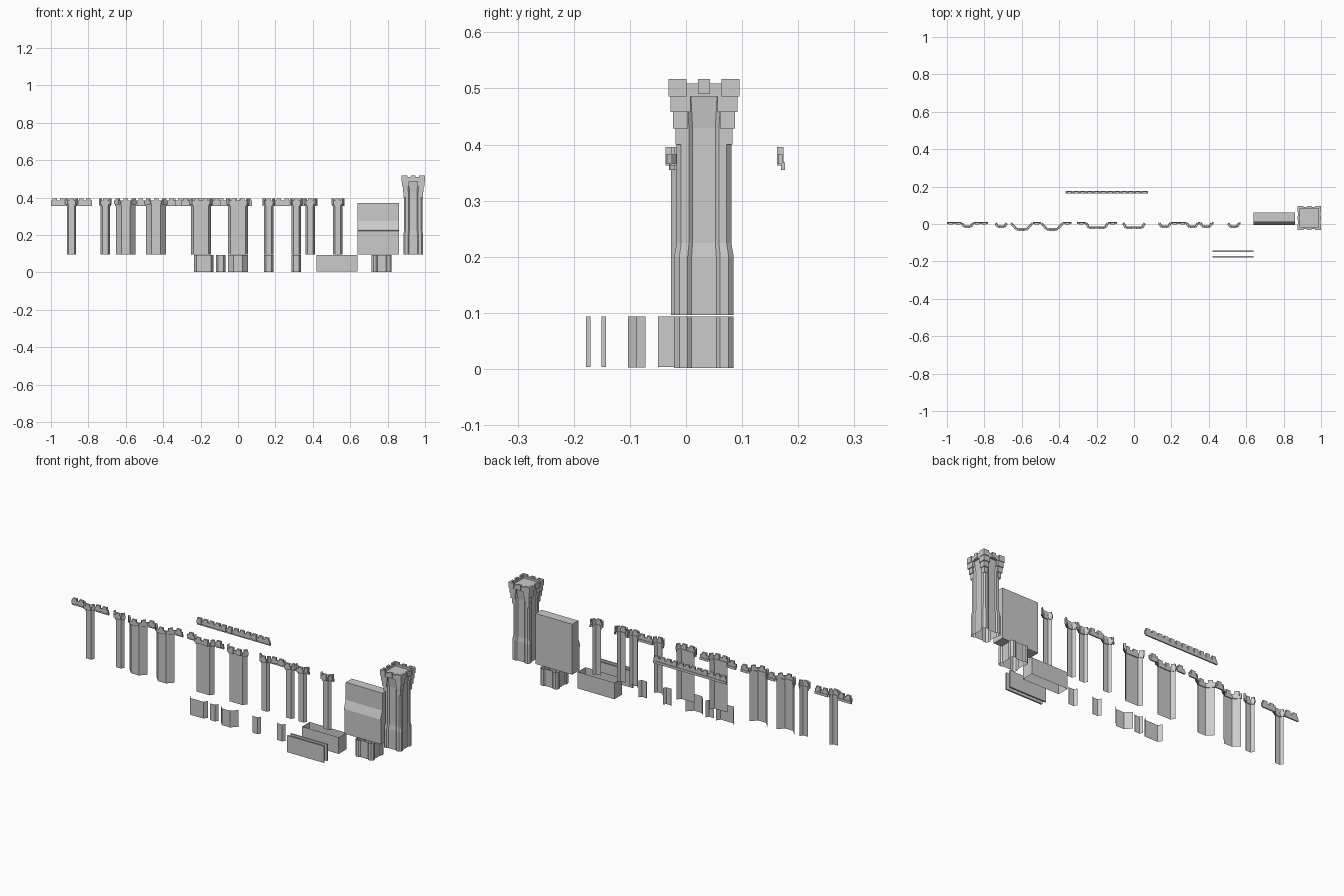
import bpy
import bmesh
import math
from mathutils import Matrix, Vector

old = bpy.data.objects.get("Cube")
if old:
    bpy.data.objects.remove(old)

stone = bpy.data.materials.new("grey_stone")
stone.use_nodes = True
GREY = (0.6, 0.6, 0.6, 1)
stone.diffuse_color = GREY
stone.node_tree.nodes["Principled BSDF"].inputs["Base Color"].default_value = GREY


def finish(bm, name):
    mesh = bpy.data.meshes.new(name)
    bm.to_mesh(mesh)
    bm.free()
    mesh.materials.append(stone)
    obj = bpy.data.objects.new(name, mesh)
    bpy.context.collection.objects.link(obj)
    return obj


def box(bm, x0, x1, y0, y1, z0, z1):
    m = Matrix.Translation(((x0 + x1) / 2, (y0 + y1) / 2, (z0 + z1) / 2))
    bmesh.ops.create_cube(bm, size=1, matrix=m @ Matrix.Diagonal((x1 - x0, y1 - y0, z1 - z0, 1)))


def beam(bm, a, b, thick, z0, z1, shift=0):
    """Box running along the plan segment a-b, shifted towards its back."""
    d = b - a
    mid = (a + b) / 2 + Vector((-d.y, d.x)).normalized() * shift
    m = Matrix.Translation((mid.x, mid.y, (z0 + z1) / 2))
    m = m @ Matrix.Rotation(math.atan2(d.y, d.x), 4, "Z")
    bmesh.ops.create_cube(bm, size=1, matrix=m @ Matrix.Diagonal((d.length, thick, z1 - z0, 1)))


def loft(bm, rings, closed):
    """Skin between stacked open or closed plan outlines."""
    rows = [[bm.verts.new(p) for p in ring] for ring in rings]
    n = len(rows[0])
    for low, high in zip(rows, rows[1:]):
        for i in range(n if closed else n - 1):
            j = (i + 1) % n
            bm.faces.new((low[i], low[j], high[j], high[i]))


# Half-turret shapes: half width, front face ratio, depth
SLIM = (0.025, 0.6, 0.016)
BROAD = (0.053, 0.75, 0.021)
DEEP = (0.053, 0.45, 0.031)


def bump(c, shape, y=0.0, grow=0.0):
    w, f, d = shape
    w += grow
    return [Vector((c - w, y)), Vector((c - w * f, y - d - grow / 2)),
            Vector((c + w * f, y - d - grow / 2)), Vector((c + w, y))]


def half_turret(name, c, shape, y, z0, z1):
    bm = bmesh.new()
    pts = bump(c, shape, y)
    loft(bm, [[(p.x, p.y, z) for p in pts] for z in (z0, z1)], False)
    finish(bm, name)


def parapet(name, path):
    bm = bmesh.new()
    for a, b in zip(path, path[1:]):
        d = b - a
        if d.length < 0.004:
            continue
        beam(bm, a, b, 0.007, 0.355, 0.368, 0.005)
        beam(bm, a, b, 0.008, 0.365, 0.383)
        count = max(1, round(d.length / 0.037))
        for i in range(count):
            mid = a + d * ((i + 0.5) / count)
            half = d.normalized() * min(0.012, d.length * 0.35)
            beam(bm, mid - half, mid + half, 0.011, 0.363, 0.396)
    finish(bm, name)


# Wall runs: start, end, half turrets
runs = [
    (-1.0, -0.78, [(-0.89, SLIM)]),
    (-0.74, -0.68, [(-0.71, SLIM)]),
    (-0.66, -0.335, [(-0.6, DEEP), (-0.438, DEEP)]),
    (-0.305, -0.09, [(-0.198, BROAD)]),
    (-0.055, 0.06, [(0.0, BROAD)]),
    (0.13, 0.425, [(0.165, SLIM), (0.312, SLIM), (0.386, SLIM)]),
    (0.5, 0.57, [(0.533, SLIM)]),
]
for number, (start, end, turrets) in enumerate(runs, 1):
    path = [Vector((start, 0.003))]
    for k, (c, shape) in enumerate(turrets, 1):
        half_turret(f"wall_turret_{number}_{k}", c, shape, 0.004, 0.096, 0.368)
        path += bump(c, shape, 0.003, 0.006)
    path.append(Vector((end, 0.003)))
    parapet(f"parapet_{number}", path)
parapet("rear_parapet", [Vector((-0.365, 0.168)), Vector((0.075, 0.168))])

# Loose turret bases
bases = [(-0.183, BROAD), (-0.092, SLIM), (0.0, DEEP), (0.165, SLIM), (0.312, SLIM)]
for number, (c, shape) in enumerate(bases, 1):
    half_turret(f"turret_base_{number}", c, shape, -0.072, 0.003, 0.094)

# Thin wall panels
for name, y in (("front_panel", -0.174), ("rear_panel", -0.147)):
    bm = bmesh.new()
    box(bm, 0.42, 0.64, y - 0.004, y + 0.004, 0.004, 0.094)
    finish(bm, name)

# Open base frame under the gate wall
bm = bmesh.new()
plan = [(0.42, -0.05), (0.64, -0.05), (0.64, 0.015), (0.42, 0.015)]
loft(bm, [[(x, y, z) for x, y in plan] for z in (0.004, 0.094)], True)
finish(bm, "wall_base_frame")

# Gate wall with a sloping plinth, extruded sideways
bm = bmesh.new()
side = [(0.062, 0.096), (-0.002, 0.096), (-0.002, 0.222), (-0.006, 0.224),
        (-0.006, 0.232), (0.01, 0.275), (0.01, 0.37), (0.062, 0.37)]
face = bm.faces.new([bm.verts.new((0.64, y, z)) for y, z in side])
grown = bmesh.ops.extrude_face_region(bm, geom=[face], use_keep_orig=True)["geom"]
bmesh.ops.translate(bm, vec=(0.22, 0, 0), verts=[v for v in grown if isinstance(v, bmesh.types.BMVert)])
bmesh.ops.recalc_face_normals(bm, faces=bm.faces)
finish(bm, "gate_wall")

# Square tower plan with faceted corner turrets, repeated for four sides
corner = [(0.047, 0.022), (0.053, 0.029), (0.053, 0.044),
          (0.044, 0.053), (0.029, 0.053), (0.022, 0.047)]


def tower_ring(cx, z, scale):
    ring = []
    for quarter in range(4):
        turn = Matrix.Rotation(quarter * math.pi / 2, 2)
        for p in corner:
            q = turn @ Vector(p) * scale
            ring.append((cx + q.x, 0.032 + q.y, z))
    return ring


bm = bmesh.new()
loft(bm, [tower_ring(0.768, z, 1) for z in (0.002, 0.094)], True)
finish(bm, "tower_base")

TX, TY = 0.937, 0.032
bm = bmesh.new()
levels = [(0.096, 1), (0.2, 1), (0.225, 0.92), (0.43, 0.92), (0.487, 1.06)]
loft(bm, [tower_ring(TX, z, s) for z, s in levels], True)
finish(bm, "tower_shaft")

# Stepped corbels under the crown
bm = bmesh.new()
for sx in (-1, 1):
    for sy in (-1, 1):
        for step in range(3):
            h = 0.009 + 0.0045 * step
            x, y, z = TX + sx * 0.042, TY + sy * 0.042, 0.4 + 0.029 * step
            box(bm, x - h, x + h, y - h, y + h, z, z + 0.029)
finish(bm, "tower_corbels")

# Crown: roof, rim and merlons on each side
bm = bmesh.new()
box(bm, TX - 0.058, TX + 0.058, TY - 0.058, TY + 0.058, 0.486, 0.498)
for quarter in range(4):
    turn = Matrix.Rotation(quarter * math.pi / 2, 2)
    for mid, half, out, z0, z1 in ((0, 0.06, 0.06, 0.486, 0.509), (0, 0.011, 0.063, 0.49, 0.517),
                                   (-0.047, 0.016, 0.063, 0.486, 0.517),
                                   (0.047, 0.016, 0.063, 0.486, 0.517)):
        a = turn @ Vector((mid - half, 0.005 - out)) + Vector((TX, TY))
        b = turn @ Vector((mid + half, 0.005 - out)) + Vector((TX, TY))
        beam(bm, a, b, 0.01, z0, z1)
finish(bm, "tower_crown")
